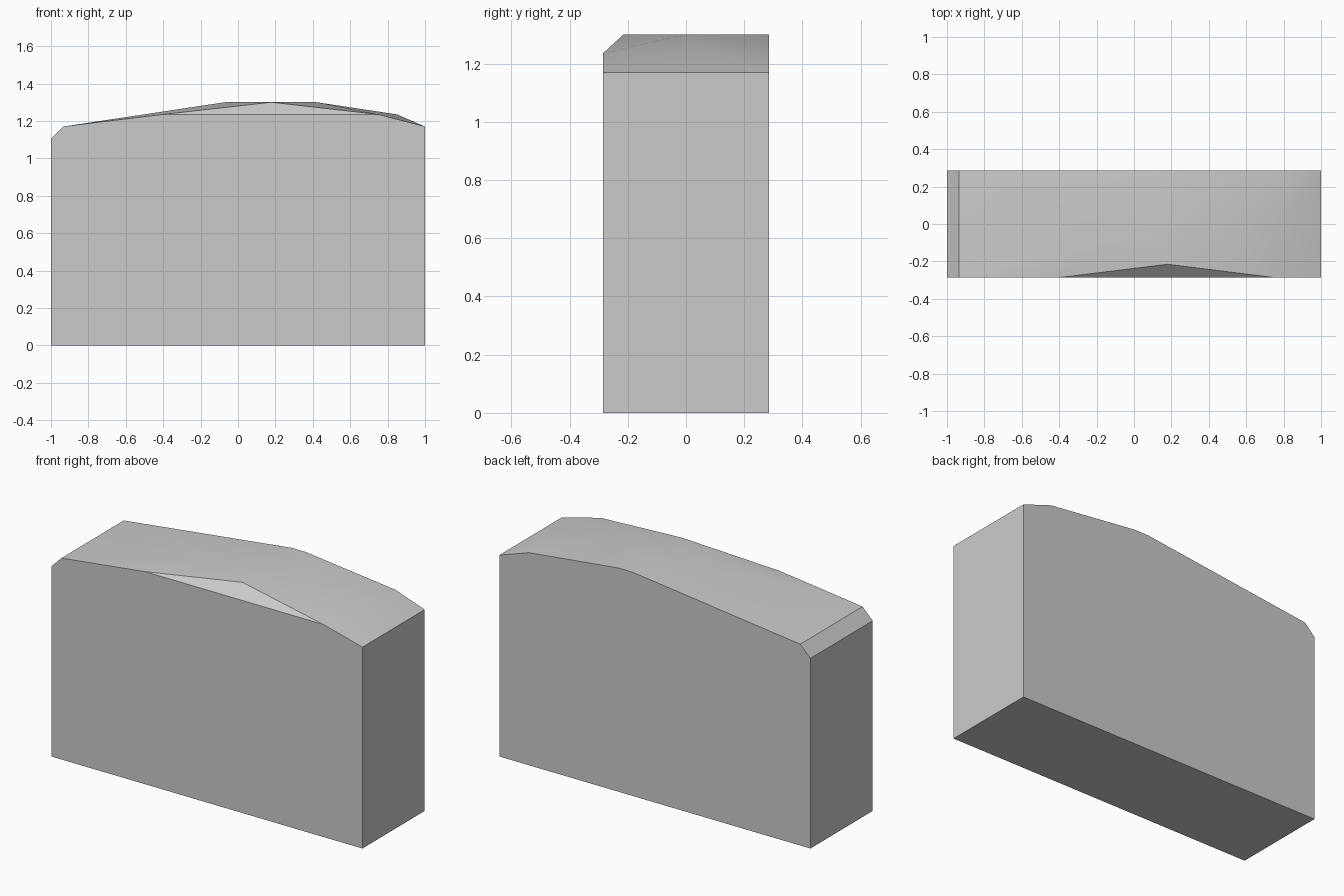
import bpy
import bmesh
import math

cube = bpy.data.objects.get("Cube")
if cube:
    bpy.data.objects.remove(cube, do_unlink=True)

# Plain grey finish
grey = bpy.data.materials.new("plain grey")
grey.use_nodes = True
colour = (0.6, 0.6, 0.6, 1)
grey.diffuse_color = colour
grey.node_tree.nodes["Principled BSDF"].inputs["Base Color"].default_value = colour

HALF = 0.286             # half depth
EAVE, SHOULDER, CREST = 1.17, 1.235, 1.30

# Block ends, with a chamfer along the top of the right end
points = []
for y in (-HALF, HALF):
    points += [(-1, y, 0), (1, y, 0), (-1, y, 1.105), (-0.935, y, EAVE), (1, y, EAVE)]

# Shoulder ring of the crowned top
points += [(x, y, SHOULDER) for x, y in
           [(-0.40, -HALF), (0.75, -HALF), (0.85, 0.08), (0.81, HALF)]]

# Flat crest, coming to a point behind the front bevel
points += [(x, y, CREST) for x, y in
           [(0.18, -0.215), (-0.07, -0.07), (0.145, HALF), (0.235, HALF), (0.42, 0.0)]]

# The body is the convex skin over these corners
bm = bmesh.new()
for p in points:
    bm.verts.new(p)
bmesh.ops.convex_hull(bm, input=bm.verts[:])
bmesh.ops.dissolve_limit(bm, angle_limit=math.radians(0.5),
                         verts=bm.verts[:], edges=bm.edges[:])
bmesh.ops.recalc_face_normals(bm, faces=bm.faces[:])

mesh = bpy.data.meshes.new("crowned_block")
bm.to_mesh(mesh)
bm.free()
mesh.materials.append(grey)
block = bpy.data.objects.new("crowned_block", mesh)
bpy.context.collection.objects.link(block)

# Smooth crown, crisp sides
bpy.ops.object.select_all(action="DESELECT")
block.select_set(True)
bpy.context.view_layer.objects.active = block
bpy.ops.object.shade_smooth_by_angle(angle=math.radians(30))
